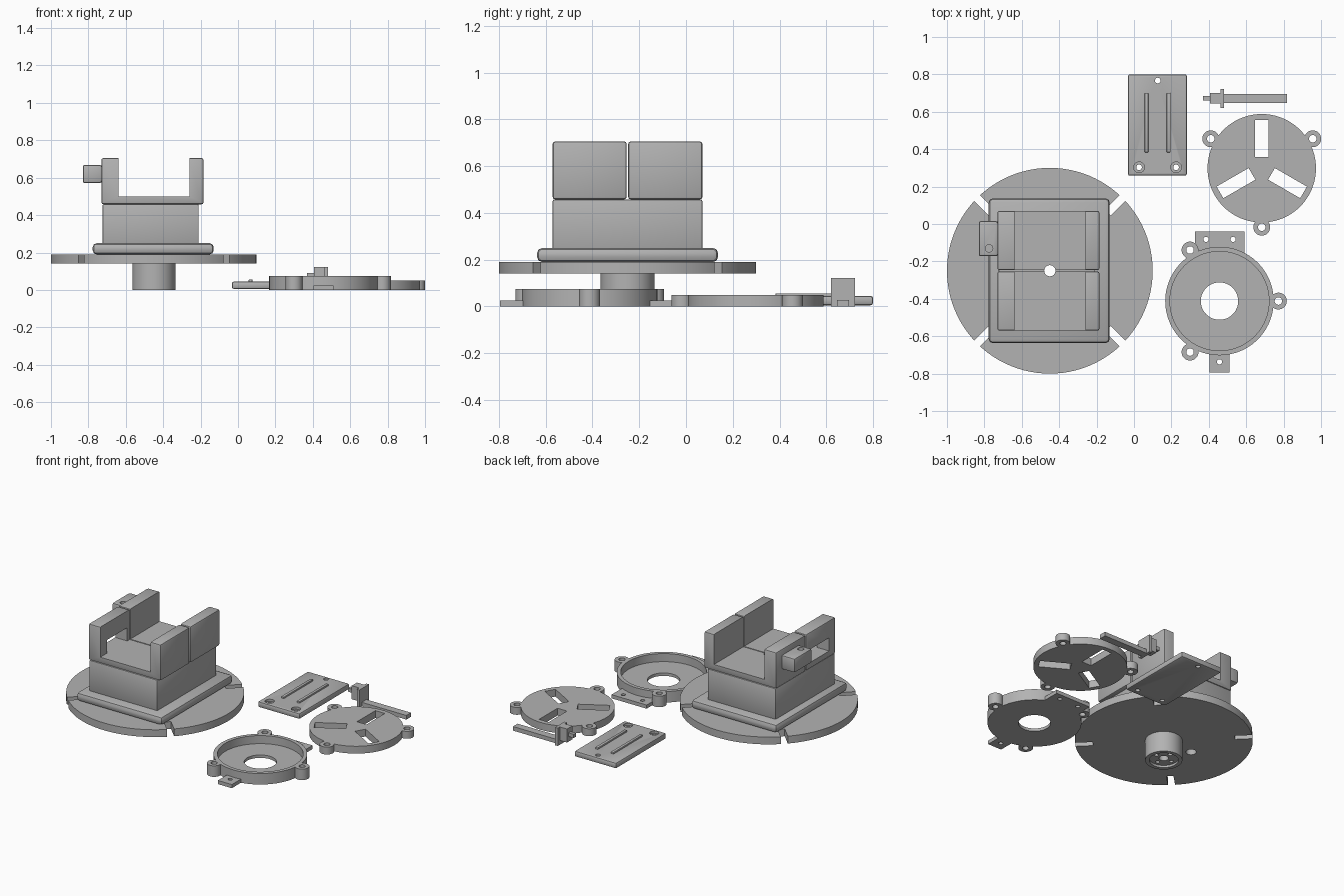
import bpy
import bmesh
from math import radians, cos, sin, pi
from mathutils import Matrix

if "Cube" in bpy.data.objects:
    bpy.data.objects.remove(bpy.data.objects["Cube"], do_unlink=True)

grey = bpy.data.materials.new("plain grey")
grey.use_nodes = True
grey.diffuse_color = (0.45, 0.45, 0.45, 1)
grey.node_tree.nodes["Principled BSDF"].inputs["Base Color"].default_value = (0.45, 0.45, 0.45, 1)


def finish(bm, name):
    mesh = bpy.data.meshes.new(name)
    bm.to_mesh(mesh)
    bm.free()
    mesh.materials.append(grey)
    obj = bpy.data.objects.new(name, mesh)
    bpy.context.scene.collection.objects.link(obj)
    return obj


def box(name, x, y, z, bevel=0, turn=None):
    """Box from (low, high) ranges, optionally bevelled and transformed."""
    bm = bmesh.new()
    bmesh.ops.create_cube(bm, size=1)
    for v in bm.verts:
        v.co = [r[0] + (c + 0.5) * (r[1] - r[0]) for c, r in zip(v.co, (x, y, z))]
    if bevel:
        bmesh.ops.bevel(bm, geom=bm.edges[:], offset=bevel, segments=2, profile=0.5, affect='EDGES')
    if turn:
        bm.transform(turn)
    return finish(bm, name)


def cyl(name, x, y, r, z, sides=32):
    bm = bmesh.new()
    bmesh.ops.create_cone(bm, cap_ends=True, segments=sides, radius1=r, radius2=r, depth=z[1] - z[0],
                          matrix=Matrix.Translation((x, y, (z[0] + z[1]) / 2)))
    return finish(bm, name)


def combine(target, tools, operation='DIFFERENCE'):
    """Apply booleans, then discard the tools."""
    for tool in tools:
        mod = target.modifiers.new("cut", 'BOOLEAN')
        mod.operation = operation
        mod.solver = 'EXACT'
        mod.object = tool
        bpy.context.view_layer.update()
        result = bpy.data.meshes.new_from_object(target.evaluated_get(bpy.context.evaluated_depsgraph_get()))
        target.modifiers.clear()
        target.data = result
        bpy.data.objects.remove(tool, do_unlink=True)


def radial(cx, cy, angle):
    return Matrix.Translation((cx, cy, 0)) @ Matrix.Rotation(radians(angle), 4, 'Z')


def holes(points, r, z=(-1, 1)):
    return [cyl("cutter", x, y, r, z, 24) for x, y in points]


def around(cx, cy, r, angles):
    return [(cx + r * cos(radians(a)), cy + r * sin(radians(a))) for a in angles]


parts = []
cx, cy = -0.45, -0.25
axis = [(cx, cy)]

# Turntable disc with edge slots
disc = cyl("turntable_disc", cx, cy, 0.55, (0.14, 0.19), 96)
combine(disc, [box("cutter", (0.44, 0.6), (-0.022, 0.022), (0, 0.3), turn=radial(cx, cy, a))
               for a in (45, 135, 225, 315)])
combine(disc, holes(axis, 0.03) + holes([(-0.67, cy)], 0.033, (0, 0.189)))
parts.append(disc)

# Shaft with recessed mounting face
shaft = cyl("shaft", cx, cy, 0.115, (0, 0.14), 48)
combine(shaft, [cyl("cutter", cx, cy, 0.09, (-0.1, 0.015))])
combine(shaft, holes(axis, 0.03) + holes(around(cx, cy, 0.06, range(0, 360, 90)), 0.013, (-0.1, 0.08)))
parts.append(shaft)

# Flanged foot and body of the pedestal
for name, x, y, z, bevel in (
        ("pedestal_foot", (-0.777, -0.13), (-0.637, 0.137), (0.19, 0.25), 0.022),
        ("pedestal_body", (-0.725, -0.21), (-0.57, 0.07), (0.24, 0.458), 0.008)):
    block = box(name, x, y, z, bevel)
    combine(block, holes(axis, 0.03))
    parts.append(block)

# Two U-shaped cradle halves
for name, y in (("front_cradle", (-0.57, -0.254)), ("rear_cradle", (-0.247, 0.07))):
    cradle = box(name, (-0.73, -0.185), y, (0.458, 0.705), 0.01)
    combine(cradle, [box("cutter", (-0.64, -0.26), (-1, 1), (0.5, 1))] + holes(axis, 0.03))
    if name == "front_cradle":
        combine(cradle, [box("cutter", (-0.8, -0.6), (-0.5, -0.28), (0.5, 0.59))])
    parts.append(cradle)

# Side block on the cradle
side_block = box("side_block", (-0.83, -0.728), (-0.172, 0.015), (0.572, 0.668), 0.01)
combine(side_block, holes([(-0.775, -0.13)], 0.02, (0.63, 0.8)))
parts.append(side_block)

# Ring housing: ears and tabs joined to a shallow cup
hx, hy = 0.457, -0.412
ears = around(hx, hy, 0.315, (0, 120, 240))
housing = cyl("ring_housing", hx, hy, 0.29, (0, 0.075), 96)
combine(housing, [cyl("ear", x, y, 0.045, (0, 0.075)) for x, y in ears]
        + [box("tab", (0.325, 0.59), (-0.2, -0.04), (0, 0.025)),
           box("tab", (0.405, 0.51), (-0.795, -0.65), (0, 0.025))], 'UNION')
combine(housing, [cyl("cutter", hx, hy, 0.265, (0.02, 0.2), 96), cyl("cutter", hx, hy, 0.1, (-1, 1), 48)]
        + holes(ears, 0.02) + holes([(0.385, -0.082), (0.53, -0.082), (hx, -0.737)], 0.014))
parts.append(housing)

# Cover disc with three windows
sx, sy = 0.683, 0.298
ears = around(sx, sy, 0.315, (30, 150, 270))
cover = cyl("cover_disc", sx, sy, 0.29, (0, 0.05), 96)
combine(cover, [cyl("ear", x, y, 0.045, (0, 0.05)) for x, y in ears], 'UNION')
combine(cover, [box("cutter", (0.06, 0.258), (-0.036, 0.036), (-1, 1), turn=radial(sx, sy, a))
                for a in (90, 210, 330)] + holes(ears, 0.02))
parts.append(cover)

# Flat plate with two ribs and screw holes
plate = box("flat_plate", (-0.033, 0.283), (0.258, 0.8), (0.005, 0.045), 0.011)
screws = [(0.027, 0.303), (0.225, 0.303)]
combine(plate, holes(screws, 0.029, (0.03, 1)))
combine(plate, holes(screws + [(0.127, 0.767)], 0.015))
parts.append(plate)
for name, x in (("right_rib", 0.067), ("left_rib", 0.185)):
    parts.append(box(name, (x - 0.01, x + 0.01), (0.383, 0.7), (0.04, 0.056), 0.003))

# Latch pin: arm, flange, head and tip
parts += [
    box("latch_arm", (0.475, 0.818), (0.646, 0.696), (0, 0.028)),
    box("latch_flange", (0.462, 0.482), (0.62, 0.722), (0, 0.122)),
    box("latch_head", (0.407, 0.464), (0.644, 0.7), (0.03, 0.122)),
    box("latch_tip", (0.368, 0.41), (0.66, 0.684), (0.065, 0.09)),
]

# Smooth round walls, keep hard edges
bpy.ops.object.select_all(action='DESELECT')
for obj in parts:
    obj.select_set(True)
bpy.context.view_layer.objects.active = parts[0]
bpy.ops.object.shade_smooth_by_angle(angle=radians(25))
